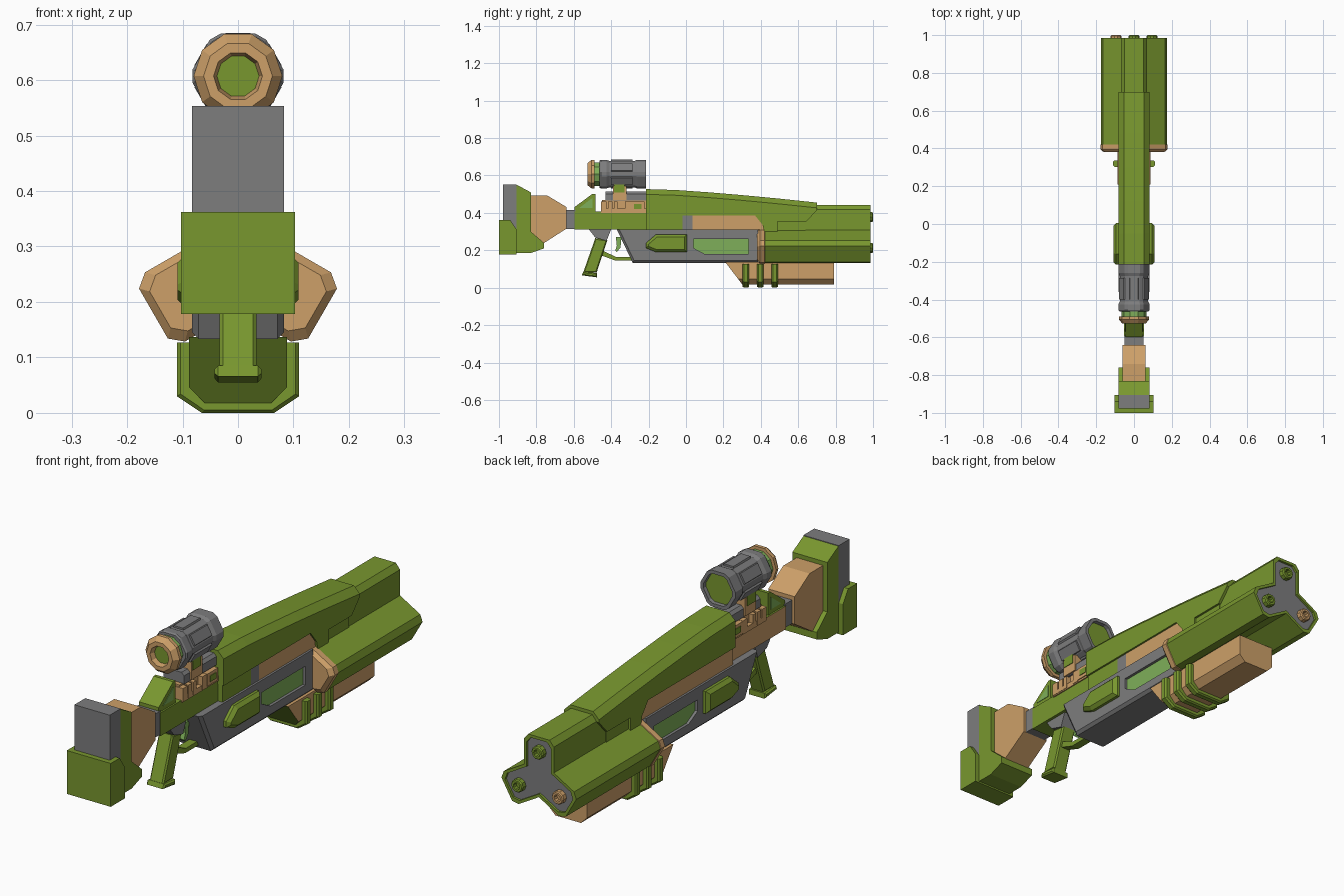
import bpy, bmesh, math
from mathutils import Vector

if "Cube" in bpy.data.objects:
    bpy.data.objects.remove(bpy.data.objects["Cube"])


def material(name, rgb):
    m = bpy.data.materials.new(name)
    m.diffuse_color = (*rgb, 1)
    m.use_nodes = True
    m.node_tree.nodes["Principled BSDF"].inputs["Base Color"].default_value = m.diffuse_color
    return m


GREEN = material("olive green", (0.19, 0.31, 0.028))
TAN = material("tan", (0.61, 0.35, 0.14))
GRAY = material("gray", (0.205, 0.205, 0.208))
PALE = material("pale green", (0.21, 0.43, 0.10))


def loft(name, rings, mat, chamfer=0, test=None, mat2=None, rule=None):
    """Skin matching rings of 3D points and cap both ends."""
    bm = bmesh.new()
    vs = [[bm.verts.new(p) for p in r] for r in rings]
    n = len(vs[0])
    for a, b in zip(vs, vs[1:]):
        for i in range(n):
            j = (i + 1) % n
            bm.faces.new((a[i], a[j], b[j], b[i]))
    bm.faces.new(vs[0][::-1])
    bm.faces.new(vs[-1])
    bmesh.ops.recalc_face_normals(bm, faces=bm.faces)
    if chamfer:
        edges = []
        for e in bm.edges:
            a, b = (v.co for v in e.verts)
            if abs(a.x - b.x) < 1e-5 and (test is None or test((a + b) / 2)):
                edges.append(e)
        bmesh.ops.bevel(bm, geom=edges, offset=chamfer, segments=1,
                        profile=0.5, affect='EDGES')
    bm.normal_update()
    if rule:
        for f in bm.faces:
            f.material_index = int(bool(rule(f)))
    me = bpy.data.meshes.new(name)
    bm.to_mesh(me)
    bm.free()
    me.materials.append(mat)
    if mat2:
        me.materials.append(mat2)
    ob = bpy.data.objects.new(name, me)
    bpy.context.collection.objects.link(ob)
    return ob


def prism(name, pts, hw, mat, x=0, **kw):
    """Side profile (y, z) spread across x."""
    return loft(name, [[(x + s * hw, y, z) for y, z in pts] for s in (-1, 1)], mat, **kw)


def box(name, y0, y1, z0, z1, hw, mat, **kw):
    return prism(name, [(y0, z0), (y1, z0), (y1, z1), (y0, z1)], hw, mat, **kw)


def section(name, rings, mat, **kw):
    """Cross-sections (y, [(x, z)]) skinned along y."""
    return loft(name, [[(x, y, z) for x, z in pts] for y, pts in rings], mat, **kw)


def ngon(r, n, cx=0, cz=0):
    return [(cx + r * math.sin((i + .5) * math.tau / n),
             cz + r * math.cos((i + .5) * math.tau / n)) for i in range(n)]


def trefoil(d=0):
    """Three chamfered lobes around the barrel axis, shrunk by d."""
    pts, h = [], 0.07 - d
    for k in range(3):
        a = math.radians(90 - 120 * k)
        rad, tan = Vector((math.cos(a), math.sin(a))), Vector((math.sin(a), -math.cos(a)))
        for r, t in ((0.15 - d, -h), (0.174 - d, 0.02 - h), (0.174 - d, h - 0.02),
                     (0.15 - d, h), (h / math.sqrt(3), h)):
            p = rad * r + tan * t
            pts.append((p.x, p.y + 0.267))
    return pts


left = lambda f: f.normal.x < -0.5

# Shoulder stock
box("stock_pad", -0.978, -0.905, 0.30, 0.553, 0.083, GRAY)
prism("stock_heel", [(-1, 0.178), (-0.905, 0.178), (-0.905, 0.31), (-0.94, 0.362),
                     (-1, 0.362)], 0.103, GREEN)
prism("stock_front", [(-0.91, 0.553), (-0.83, 0.51), (-0.83, 0.30), (-0.76, 0.24),
                      (-0.76, 0.21), (-0.83, 0.185), (-0.91, 0.185)], 0.082, GREEN)
prism("stock_neck", [(-0.84, 0.492), (-0.74, 0.492), (-0.64, 0.432), (-0.64, 0.315),
                     (-0.765, 0.235), (-0.84, 0.30)], 0.062, TAN)
box("stock_joint", -0.645, -0.59, 0.315, 0.415, 0.05, GRAY)

# Receiver strip
box("receiver_rear", -0.595, -0.2, 0.31, 0.408, 0.053, GREEN, mat2=TAN, rule=left)
box("receiver_middle", -0.21, -0.02, 0.31, 0.39, 0.074, GREEN, mat2=TAN, rule=left)
box("receiver_band", -0.02, 0.035, 0.31, 0.39, 0.074, GRAY, mat2=TAN, rule=left)
prism("receiver_front", [(0.035, 0.31), (0.41, 0.31), (0.41, 0.34), (0.37, 0.39),
                         (0.035, 0.39)], 0.074, TAN)

# Long top cover
prism("top_cover", [(-0.213, 0.385), (-0.213, 0.527), (-0.05, 0.522), (0.12, 0.51),
                    (0.30, 0.495), (0.48, 0.478), (0.70, 0.455), (0.70, 0.415),
                    (0.645, 0.355), (0.49, 0.355), (0.49, 0.295), (0.42, 0.295),
                    (0.41, 0.335), (0.37, 0.385)], 0.082, GREEN,
      chamfer=0.028, test=lambda m: m.z > 0.44 and -0.2 < m.y < 0.69)
box("cover_side_panel", 0.49, 0.64, 0.297, 0.36, 0.073, GREEN)

# Lower body with cut windows and side pods
body = prism("lower_body", [(-0.37, 0.312), (0.385, 0.312), (0.385, 0.133), (-0.285, 0.133)],
             0.083, GRAY, chamfer=0.012, test=lambda m: m.z < 0.14 or m.y < -0.3)
win = [(0.04, 0.26), (0.333, 0.26), (0.333, 0.18), (0.10, 0.18), (0.04, 0.212)]
cutter = prism("window_cutter", win, 0.2, GRAY)
cutter.hide_render = True
mod = body.modifiers.new("windows", 'BOOLEAN')
mod.operation = 'DIFFERENCE'
mod.object = cutter
bpy.context.view_layer.objects.active = body
bpy.ops.object.modifier_apply(modifier=mod.name)
bpy.data.objects.remove(cutter)
prism("window_panes", win, 0.071, PALE)
prism("side_pods", [(-0.215, 0.212), (-0.215, 0.238), (-0.16, 0.285), (0.005, 0.285),
                    (0.005, 0.19), (-0.16, 0.19)], 0.109, GREEN, chamfer=0.014)

# Three-lobed barrel, collar and muzzles
section("barrel_collar", [(0.38, trefoil(0.012)), (0.395, trefoil(-0.002)),
                          (0.42, trefoil(-0.002)), (0.425, trefoil(0.004))], TAN)
section("barrel_shroud", [(0.422, trefoil()), (0.986, trefoil()), (0.986, trefoil(0.012)),
                          (0.976, trefoil(0.012))], GREEN, mat2=GRAY,
        rule=lambda f: abs(f.calc_center_median().y - 0.976) < 1e-3)
for k, (name, mat) in enumerate((("top", GREEN), ("right", GREEN), ("left", TAN))):
    a = math.radians(90 - 120 * k)
    c = (0.11 * math.cos(a), 0.267 + 0.11 * math.sin(a))
    section("muzzle_" + name, [(0.97, ngon(0.028, 10, *c)), (0.995, ngon(0.028, 10, *c)),
                               (1.0, ngon(0.024, 10, *c)), (1.0, ngon(0.015, 10, *c)),
                               (0.98, ngon(0.015, 10, *c))], mat)

# Fore grip with three bands
prism("fore_grip", [(0.21, 0.137), (0.79, 0.137), (0.79, 0.018), (0.30, 0.018)], 0.088, TAN,
      chamfer=0.028, test=lambda m: m.z < 0.03, mat2=GREEN, rule=lambda f: f.normal.y < -0.5)
band = [(-0.11, 0.127), (-0.11, 0.03), (-0.065, 0), (0.065, 0), (0.11, 0.03), (0.11, 0.127)]
inner = [(x * 0.94, 0.127 - (0.127 - z) * 0.96) for x, z in band]
for i in range(3):
    y = 0.32 + 0.077 * i
    section(f"grip_band_{i + 1}", [(y - 0.017, inner), (y - 0.01, band), (y + 0.01, band),
                                   (y + 0.017, inner)], GREEN)

# Pistol grip, trigger and guard
prism("grip_root", [(-0.52, 0.312), (-0.40, 0.312), (-0.425, 0.25), (-0.485, 0.268)], 0.04, GRAY)
prism("pistol_grip", [(-0.485, 0.265), (-0.42, 0.255), (-0.478, 0.08), (-0.55, 0.08)],
      0.033, GREEN, chamfer=0.006)
prism("grip_foot", [(-0.55, 0.085), (-0.475, 0.078), (-0.475, 0.055), (-0.557, 0.066)],
      0.042, GREEN, chamfer=0.006)
prism("trigger_guard", [(-0.455, 0.19), (-0.44, 0.195), (-0.375, 0.165), (-0.29, 0.165),
                        (-0.29, 0.146), (-0.38, 0.146), (-0.46, 0.175)], 0.018, GREEN)
prism("trigger", [(-0.375, 0.27), (-0.345, 0.27), (-0.35, 0.215), (-0.37, 0.19),
                  (-0.378, 0.2), (-0.37, 0.225)], 0.012, PALE)

# Rear sight wedge
prism("rear_sight", [(-0.597, 0.405), (-0.597, 0.43), (-0.50, 0.502), (-0.485, 0.502),
                     (-0.485, 0.405)], 0.046, GREEN)
prism("rear_sight_inset", [(-0.57, 0.427), (-0.50, 0.48), (-0.50, 0.427)], 0.048, PALE)

# Scope rail and clamps
box("rail_base", -0.455, -0.21, 0.40, 0.423, 0.058, TAN)
box("rail_core", -0.45, -0.21, 0.42, 0.468, 0.04, TAN)
for i, (y, w) in enumerate(((-0.44, 0.015), (-0.405, 0.012), (-0.375, 0.01), (-0.31, 0.015))):
    box(f"rail_clamp_{i + 1}", y - w, y + w, 0.405, 0.46, 0.06, TAN)
box("rail_block", -0.293, -0.222, 0.408, 0.46, 0.062, TAN)
box("rail_block_inset", -0.277, -0.238, 0.422, 0.447, 0.065, GREEN)
box("rail_top", -0.43, -0.21, 0.465, 0.513, 0.048, GRAY, chamfer=0.012, test=lambda m: m.z > 0.5)
box("scope_post", -0.39, -0.318, 0.47, 0.545, 0.055, TAN)
box("scope_saddle", -0.385, -0.33, 0.51, 0.56, 0.058, GREEN)

# Scope
CZ = 0.607


def hexa(r):
    """Hexagon with cut corners."""
    return [(r * math.cos(math.radians(60 * k + s)), CZ + r * math.sin(math.radians(60 * k + s)))
            for k in range(6) for s in (-8, 8)]


def deca(r):
    return ngon(r, 10, 0, CZ)


section("scope_tube", [(-0.462, hexa(0.078)), (-0.455, hexa(0.083)), (-0.425, hexa(0.083)),
                       (-0.41, hexa(0.076)), (-0.275, hexa(0.076)), (-0.26, hexa(0.083)),
                       (-0.213, hexa(0.083)), (-0.213, hexa(0.068)), (-0.228, hexa(0.066))],
        GRAY, mat2=GREEN,
        rule=lambda f: f.normal.y > 0.9 and f.calc_center_median().y < -0.225)
for k in range(6):
    a = math.radians(60 * k + 30)
    n, t = Vector((math.cos(a), math.sin(a))), Vector((-math.sin(a), math.cos(a)))
    quad = [n * r + t * s for r, s in ((0.06, -0.028), (0.06, 0.028), (0.078, 0.022), (0.078, -0.022))]
    quad = [(p.x, p.y + CZ) for p in quad]
    section(f"scope_panel_{k + 1}", [(-0.40, quad), (-0.285, quad)], GRAY)
section("scope_ring", [(-0.50, deca(0.066)), (-0.455, deca(0.066))], PALE)
section("scope_eyepiece", [(-0.49, deca(0.08)), (-0.505, deca(0.08)), (-0.527, deca(0.062)),
                           (-0.527, deca(0.044)), (-0.505, deca(0.038))], TAN, mat2=GREEN,
        rule=lambda f: f.normal.y < -0.9 and abs(f.calc_center_median().y + 0.505) < 1e-3)
